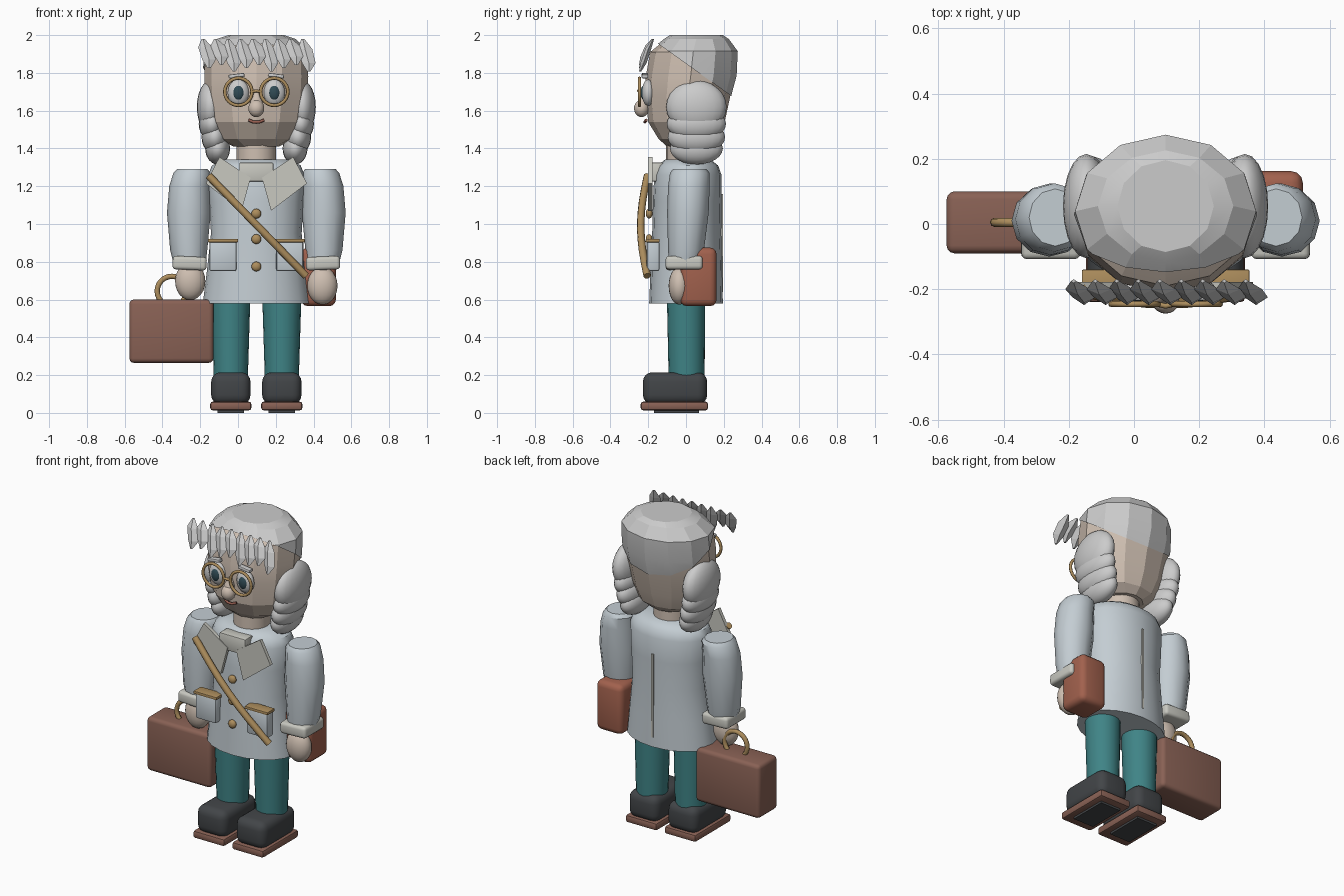
import bpy, bmesh, math
from mathutils import Vector, Matrix

if "Cube" in bpy.data.objects:
    bpy.data.objects.remove(bpy.data.objects["Cube"])

CX = 0.097  # centre line of the figure
COL = dict(coat=(.55, .61, .65), skin=(.62, .52, .44), hair=(.62, .62, .61), teal=(.05, .23, .24),
           boot=(.055, .06, .065), brown=(.25, .12, .09), bag=(.36, .12, .075), gold=(.42, .27, .11),
           cream=(.58, .58, .53), white=(.75, .76, .75), dark=(.03, .07, .09), lip=(.3, .11, .08))
MATS = {}
for k, c in COL.items():
    MATS[k] = bpy.data.materials.new(k)
    MATS[k].diffuse_color = (*c, 1)


def make(name, bm, mat, smooth=40):
    bmesh.ops.recalc_face_normals(bm, faces=bm.faces)
    me = bpy.data.meshes.new(name)
    bm.to_mesh(me)
    bm.free()
    ob = bpy.data.objects.new(name, me)
    bpy.context.collection.objects.link(ob)
    me.materials.append(MATS[mat])
    if smooth:
        bpy.ops.object.select_all(action='DESELECT')
        ob.select_set(True)
        bpy.context.view_layer.objects.active = ob
        bpy.ops.object.shade_smooth_by_angle(angle=math.radians(smooth))
    return ob


def loft(name, rings, mat, n=12, smooth=40, cut=None):
    """Rings of (z, cx, cy, rx, ry), capped at both ends; cut = (point, normal) keeps one side."""
    bm = bmesh.new()
    rows = [[bm.verts.new((cx + rx * math.sin(2 * math.pi * i / n), cy + ry * math.cos(2 * math.pi * i / n), z))
             for i in range(n)] for z, cx, cy, rx, ry in rings]
    for a, b in zip(rows, rows[1:]):
        for i in range(n):
            bm.faces.new((a[i], a[(i + 1) % n], b[(i + 1) % n], b[i]))
    bm.faces.new(rows[0])
    bm.faces.new(rows[-1])
    if cut:
        bmesh.ops.bisect_plane(bm, geom=bm.verts[:] + bm.edges[:] + bm.faces[:], plane_co=cut[0],
                               plane_no=cut[1], clear_inner=True)
    return make(name, bm, mat, smooth)


def ball(name, c, r, mat, u=20, v=12):
    bm = bmesh.new()
    bmesh.ops.create_uvsphere(bm, u_segments=u, v_segments=v, radius=1,
                              matrix=Matrix.Translation(c) @ Matrix.Diagonal((*r, 1)))
    return make(name, bm, mat, 60)


def box(name, x, y, z, mat, bev=.0, seg=3, roll=0):
    """Box from (min, max) ranges with rounded edges, rolled about its own y axis."""
    c = Vector([(a + b) / 2 for a, b in (x, y, z)])
    bm = bmesh.new()
    bmesh.ops.create_cube(bm, size=1, matrix=Matrix.Diagonal((x[1] - x[0], y[1] - y[0], z[1] - z[0], 1)))
    if bev:
        bmesh.ops.bevel(bm, geom=bm.edges[:], offset=bev, segments=seg, profile=.5, affect='EDGES')
    bm.transform(Matrix.Translation(c) @ Matrix.Rotation(roll, 4, 'Y'))
    return make(name, bm, mat)


def tube(name, pts, r, mat, cyclic=False):
    cu = bpy.data.curves.new(name, 'CURVE')
    cu.dimensions = '3D'
    cu.bevel_depth, cu.bevel_resolution, cu.use_fill_caps = r, 2, True
    sp = cu.splines.new('POLY')
    sp.points.add(len(pts) - 1)
    for p, q in zip(sp.points, pts):
        p.co = (*q, 1)
    sp.use_cyclic_u = cyclic
    sp.use_smooth = True
    ob = bpy.data.objects.new(name, cu)
    bpy.context.collection.objects.link(ob)
    cu.materials.append(MATS[mat])
    return ob


def arc(c, r, a0, a1, n):
    return [(c[0] + r * math.cos(math.radians(a0 + (a1 - a0) * i / n)), c[1],
             c[2] + r * math.sin(math.radians(a0 + (a1 - a0) * i / n))) for i in range(n + 1)]


def plate(name, pts, y0, y1, mat):
    bm = bmesh.new()
    f = bm.faces.new([bm.verts.new((x, y0, z)) for x, z in pts])
    g = bmesh.ops.extrude_face_region(bm, geom=[f])
    bmesh.ops.translate(bm, verts=[v for v in g['geom'] if isinstance(v, bmesh.types.BMVert)], vec=(0, y1 - y0, 0))
    return make(name, bm, mat, 0)


# head and hair cap share one faceted loft
prof = [(1.41, .12, -.10, .13), (1.45, .2, -.145, .17), (1.54, .245, -.2, .205), (1.68, .27, -.215, .235),
        (1.78, .275, -.213, .262), (1.91, .27, -.19, .268), (1.975, .2, -.11, .22), (1.995, .14, -.08, .19)]
head = [(z, CX, (f + b) / 2, rx, (b - f) / 2) for z, rx, f, b in prof]
loft('head', head, 'skin', 12, 15)
cap = [(z + .005, cx, cy, rx + .008, ry + .006) for z, cx, cy, rx, ry in head]
loft('hair_cap', cap, 'hair', 12, 15, cut=((0, -.1, 1.92), (0, .25, .35)))
loft('neck', [(1.3, CX, 0, .105, .105), (1.43, CX, 0, .105, .105)], 'skin', 20)

# fringe: a row of pointed, leaning locks
for i in range(9):
    x, lift = CX - .262 + i * .066, .02 * math.sin(i * 2.1)
    loft('fringe_lock', [(1.825 + lift, x + .012, -.243, .008, .006), (1.87 + lift, x + .012, -.225, .036, .016),
                         (1.935 + lift / 2, x - .008, -.2, .038, .016), (1.98, x - .02, -.175, .008, .006)],
         'hair', 4, 0)

for s in (-1, 1):
    # stacked curls beside the face
    for dx, z, rx, ry, rz in ((.243, 1.62, .072, .16, .14), (.235, 1.53, .07, .157, .09),
                              (.22, 1.46, .07, .152, .09), (.205, 1.4, .066, .14, .085)):
        ball('side_curl', (CX + s * dx, .055, z), (rx, ry, rz), 'hair')
    # eyes, glasses and eyebrows
    ex = CX + s * .095
    ball('eye', (ex, -.2, 1.695), (.057, .034, .07), 'white')
    ball('pupil', (ex, -.222, 1.695), (.03, .018, .04), 'dark')
    tube('glasses_rim', arc((ex, -.246, 1.7), .072, 0, 348.75, 31), .009, 'gold', True)
    box('eyebrow', (ex - .042 + s * .01, ex + .042 + s * .01), (-.235, -.2), (1.775, 1.795), 'hair', .006, 2, -s * -.12)
    # arms, cuffs and hands
    ax = CX + s * .353
    loft('sleeve', [(.79, ax + s * .0, -.005, .085, .085), (.86, ax + s * .005, 0, .098, .095),
                    (1.06, ax + s * .004, .01, .116, .11), (1.2, ax, .015, .108, .11),
                    (1.27, ax - s * .012, .02, .098, .105), (1.292, ax - s * .014, .02, .08, .088)], 'coat', 12, 35)
    box('cuff', (ax - .09, ax + .09), (-.108, .088), (.757, .828), 'cream', .018, 3, s * -.04)
    ball('hand', (ax - s * .003, -.035, .685 - s * .012), (.08, .057, .1), 'skin')
    # legs and boots
    lx = CX + s * .135
    loft('trouser_leg', [(.18, lx, .003, .09, .095), (.66, lx, 0, .105, .102)], 'teal', 20)
    box('boot', (lx - .104, lx + .104), (-.228, .112), (.045, .215), 'boot', .05, 4)
    box('sole', (lx - .109, lx + .109), (-.24, .117), (.013, .06), 'brown', .014, 2)
    box('tread', (lx - .07, lx + .07), (-.17, .07), (0, .03), 'boot')
    # lapels and pockets
    plate('lapel', [(CX + s * dx, z) for dx, z in ((.03, 1.245), (.195, 1.355), (.268, 1.215), (.078, 1.07))],
          -.2, -.178, 'cream')
    px = CX + s * .177
    box('pocket', (px - .072, px + .072), (-.208, -.14), (.75, .91), 'coat', .012, 2)
    box('pocket_trim', (px - .08, px + .08), (-.214, -.14), (.903, .921), 'gold', .004, 2)

tube('glasses_bridge', [(CX - .026, -.246, 1.7), (CX, -.252, 1.705), (CX + .026, -.246, 1.7)], .008, 'gold')

# nose and mouth
loft('nose_bridge', [(1.6, CX, -.235, .04, .03), (1.66, CX, -.225, .03, .026), (1.7, CX, -.215, .012, .014)], 'skin', 12, 60)
ball('nose', (CX, -.235, 1.612), (.042, .04, .046), 'skin')
tube('mouth', [(CX - .04, -.21, 1.55), (CX - .015, -.218, 1.54), (CX + .015, -.218, 1.54), (CX + .04, -.21, 1.55)], .008, 'lip')

# coat with waist, collar flap, buttons, back seam
loft('coat_body', [(.58, CX, 0, .283, .195), (.75, CX, .002, .262, .19), (.95, CX, .004, .24, .183),
                   (1.12, CX, .007, .25, .182), (1.26, CX, .01, .255, .178), (1.31, CX, .01, .235, .16),
                   (1.342, CX, .01, .17, .12)], 'coat', 20, 40)
box('collar_flap', (CX - .09, CX + .09), (-.195, -.12), (1.225, 1.325), 'cream', .006, 2)
for z in (.775, .92, 1.055):
    ball('button', (CX, -.195, z), (.026, .018, .026), 'gold', 16, 8)
box('back_seam', (CX - .006, CX + .006), (.17, .197), (.64, 1.16), 'cream')

# strap bowed across the chest
tube('shoulder_strap', [(-.155 + .515 * t, -.205 - .035 * math.sin(math.pi * t), 1.255 - .53 * t)
                        for t in [i / 8 for i in range(9)]], .02, 'gold')

# suitcase with handle, satchel on the other side
box('suitcase', (-.575, -.13), (-.09, .1), (.265, .6), 'brown', .024)
tube('suitcase_handle', arc((-.35, .005, .645), .078, -40, 220, 20), .014, 'gold')
box('satchel', (.335, .518), (-.03, .162), (.565, .875), 'bag', .035)

for m in bpy.data.materials:
    if m.users and not m.is_grease_pencil:
        m.use_nodes = True
        m.node_tree.nodes["Principled BSDF"].inputs["Base Color"].default_value = m.diffuse_color
